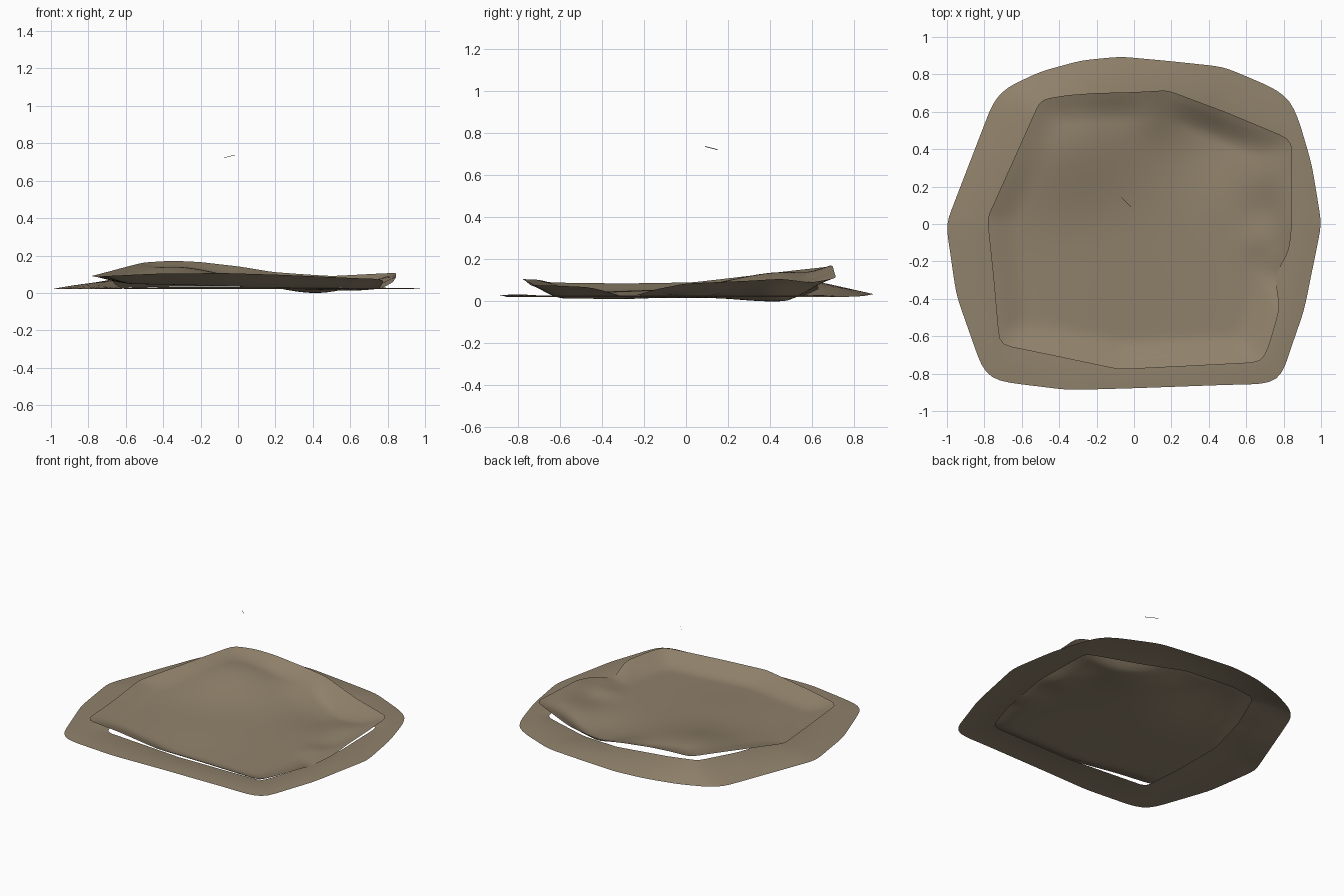
import bpy, bmesh, math
from mathutils import Vector

if "Cube" in bpy.data.objects:
    bpy.data.objects.remove(bpy.data.objects["Cube"])

N = 160

mat = bpy.data.materials.new("dusty brown")
mat.diffuse_color = (0.28, 0.222, 0.148, 1)
mat.use_nodes = True
mat.node_tree.nodes["Principled BSDF"].inputs["Base Color"].default_value = mat.diffuse_color


def outline(points, passes):
    """Resample a star-shaped outline (x, y, z) along N rays and soften its corners."""
    out = []
    for i in range(N):
        a = 2 * math.pi * i / N + 0.0001
        d = (math.cos(a), math.sin(a))
        for p, q in zip(points, points[1:] + points[:1]):
            cp = d[0] * p[1] - d[1] * p[0]
            cq = d[0] * q[1] - d[1] * q[0]
            if cp <= 0 < cq:
                v = Vector(p).lerp(Vector(q), cp / (cp - cq))
                if v.x * d[0] + v.y * d[1] > 0:
                    out.append(v)
                    break
    for _ in range(passes):
        out = [out[i - 1] * 0.25 + out[i] * 0.5 + out[(i + 1) % len(out)] * 0.25
               for i in range(len(out))]
    return out


def make(name, bm):
    bmesh.ops.recalc_face_normals(bm, faces=bm.faces)
    bm.faces.ensure_lookup_table()
    if sum(f.normal.z * f.calc_area() for f in bm.faces) < 0:
        bmesh.ops.reverse_faces(bm, faces=bm.faces)
    for f in bm.faces:
        f.smooth = True
    me = bpy.data.meshes.new(name)
    bm.to_mesh(me)
    bm.free()
    me.materials.append(mat)
    ob = bpy.data.objects.new(name, me)
    bpy.context.collection.objects.link(ob)
    return ob


def bridge(bm, a, b):
    for i in range(len(a)):
        j = (i + 1) % len(a)
        bm.faces.new((a[i], b[i], b[j], a[j]))


def step(lo, hi, v):
    t = min(1, max(0, (v - lo) / (hi - lo)))
    return t * t * (3 - 2 * t)


# Ground border: flat in front and right, rising towards the back left
outer = outline([
    (1.003, 0, .02), (.95, .32, .02), (.88, .56, .02), (.83, .67, .02), (.74, .73, .02),
    (.48, .84, .025), (.2, .87, .03), (-.07, .895, .035), (-.28, .875, .035), (-.5, .815, .03),
    (-.68, .73, .025), (-.75, .66, .02), (-.82, .48, .02), (-1.005, 0, .02),
    (-.95, -.38, .02), (-.82, -.75, .02), (-.78, -.82, .02), (-.7, -.845, .02),
    (-.35, -.888, .03), (0, -.878, .03), (.5, -.86, .024), (.72, -.855, .02),
    (.79, -.82, .02), (.82, -.72, .02), (.91, -.46, .02)], 2)
inner = outline([
    (.78, 0, .02), (.77, .44, .02), (.4, .56, .028), (.1, .63, .06), (-.3, .62, .095),
    (-.5, .58, .105), (-.61, .3, .085), (-.67, 0, .06), (-.64, -.3, .035), (-.6, -.6, .02),
    (0, -.65, .02), (.63, -.64, .02), (.71, -.4, .02)], 1)
bm = bmesh.new()
rows = []
for k in range(7):
    rise = Vector((0, 0, 0.007 * math.sin(math.pi * k / 6)))
    rows.append([bm.verts.new(o.lerp(i, k / 6) + rise) for o, i in zip(outer, inner)])
for a, b in zip(rows, rows[1:]):
    bridge(bm, a, b)
make("ground_border", bm)

# Sagging sheet: raised rim around a shallow uneven hollow
rim = outline([
    (.845, 0, .1), (.845, .3, .11), (.845, .45, .122), (.5, .595, .105), (.18, .715, .125),
    (0, .705, .155), (-.2, .7, .178), (-.35, .69, .184), (-.5, .665, .175), (-.65, .33, .135),
    (-.785, .03, .1), (-.75, -.3, .095), (-.72, -.645, .1), (-.45, -.7, .115),
    (-.08, -.778, .12), (.25, -.762, .11), (.68, -.74, .09), (.72, -.66, .09),
    (.78, -.45, .08), (.755, -.28, .025), (.83, -.14, .07)], 1)


def hollow(x, y):
    def bump(cx, cy, r, h):
        return h * math.exp(-((x - cx) ** 2 + (y - cy) ** 2) / r ** 2)
    return (.036 - .03 * x + bump(-.33, .48, .38, .1) + bump(-.1, -.2, .35, .015)
            + bump(.1, .62, .14, .035) + bump(.4, .4, .22, -.022)
            + bump(.74, .3, .2, .05) + bump(.68, -.08, .1, .02))


bm = bmesh.new()
rows = []
R = 30
for k in range(1, R + 1):
    s = k / R
    row = []
    for v in rim:
        x, y = v.x * s, v.y * s
        w = step(.78, 1.05, s)
        row.append(bm.verts.new((x, y, hollow(x, y) * (1 - w) + v.z * w)))
    rows.append(row)
for a, b in zip(rows, rows[1:]):
    bridge(bm, a, b)
mid = bm.verts.new((0, 0, hollow(0, 0)))
for i in range(len(rim)):
    bm.faces.new((mid, rows[0][i], rows[0][(i + 1) % len(rim)]))
low = min(v.co.z for v in bm.verts)
for v in bm.verts:
    v.co.z -= low
make("sagging_sheet", bm)

# Tiny sliver floating above the middle
bm = bmesh.new()
bm.faces.new([bm.verts.new(p) for p in (
    (-.075, .15, .721), (-.016, .09, .736), (-.015, .091, .739), (-.074, .151, .724))])
make("floating_sliver", bm)
